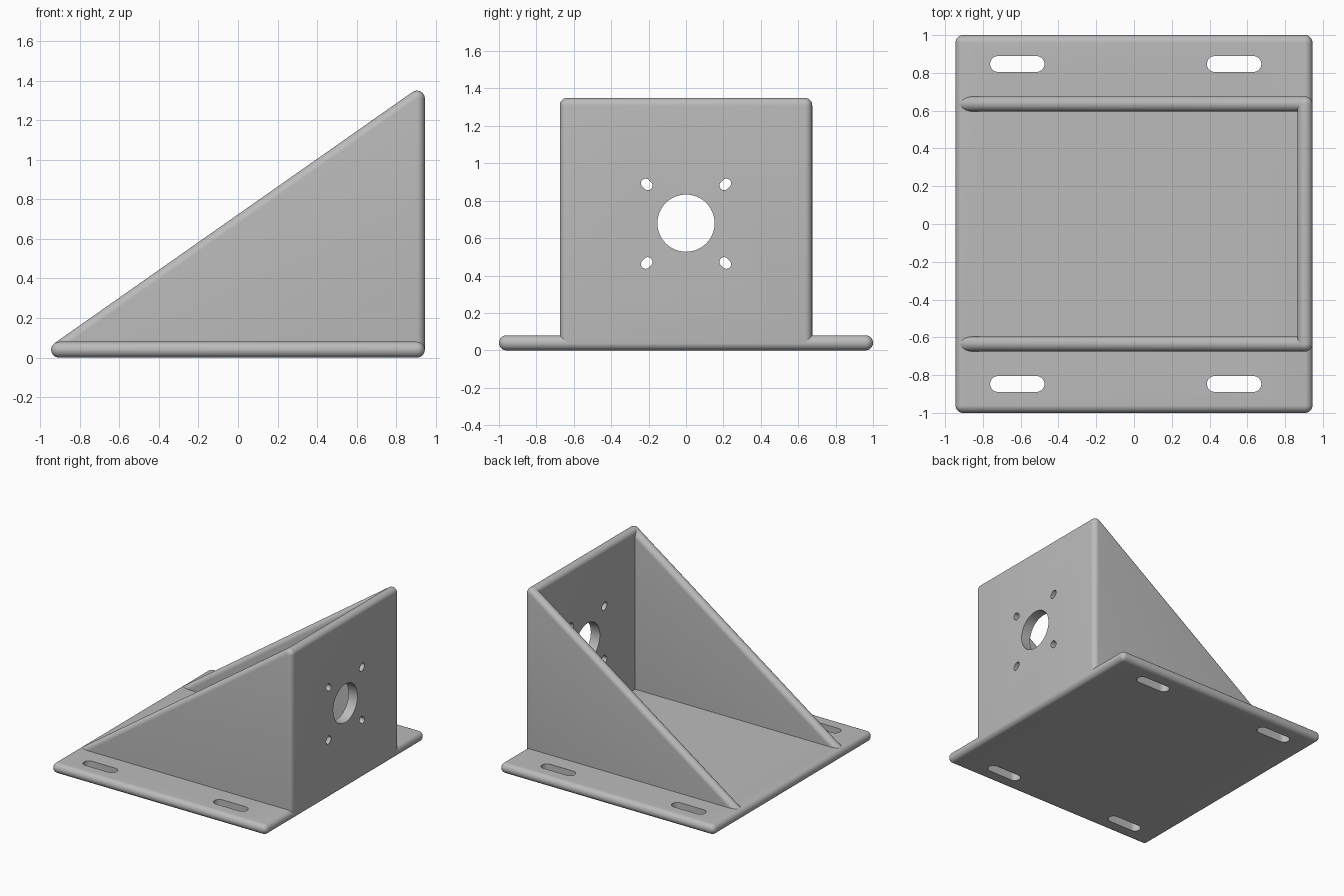
import bpy, bmesh, math
from mathutils import Matrix, Vector

if "Cube" in bpy.data.objects:
    bpy.data.objects.remove(bpy.data.objects["Cube"])

R = 0.04                                  # half thickness of every plate
X, Y, WALL, TOP = 0.905, 0.96, 0.635, 1.31  # sheet centre lines

grey = bpy.data.materials.new("grey plastic")
grey.use_nodes = True
grey.diffuse_color = (0.5, 0.5, 0.5, 1)
grey.node_tree.nodes["Principled BSDF"].inputs["Base Color"].default_value = (0.5, 0.5, 0.5, 1)


def hull_object(name, bm):
    """Wrap the loose points in a convex skin and make an object of it."""
    result = bmesh.ops.convex_hull(bm, input=bm.verts[:])
    inside = {g for g in result["geom_interior"] + result["geom_unused"]
              if isinstance(g, bmesh.types.BMVert)}
    bmesh.ops.delete(bm, geom=list(inside), context="VERTS")
    bmesh.ops.dissolve_limit(bm, angle_limit=math.radians(0.5),
                             verts=bm.verts[:], edges=bm.edges[:])
    bmesh.ops.recalc_face_normals(bm, faces=bm.faces[:])
    mesh = bpy.data.meshes.new(name)
    bm.to_mesh(mesh)
    bm.free()
    mesh.materials.append(grey)
    obj = bpy.data.objects.new(name, mesh)
    bpy.context.collection.objects.link(obj)
    return obj


def rounded_plate(name, corners):
    """Plate with fully rounded rims: the hull of a ball at each corner."""
    bm = bmesh.new()
    for c in corners:
        bmesh.ops.create_uvsphere(bm, u_segments=32, v_segments=16, radius=R,
                                  matrix=Matrix.Translation(c))
    return hull_object(name, bm)


def cut_slot(plate, centre, radius, along, axis):
    """Cut a round-ended slot; a zero 'along' gives a round hole."""
    bm = bmesh.new()
    turn = Vector((0, 0, 1)).rotation_difference(Vector(axis)).to_matrix().to_4x4()
    for side in ((-1, 1) if Vector(along).length else (0,)):
        place = Matrix.Translation(Vector(centre) + side * Vector(along)) @ turn
        bmesh.ops.create_cone(bm, cap_ends=True, segments=48, radius1=radius,
                              radius2=radius, depth=0.3, matrix=place)
    cutter = hull_object("slot_cutter", bm)
    cutter.hide_render = True
    mod = plate.modifiers.new("slot", "BOOLEAN")
    mod.operation, mod.solver, mod.object = "DIFFERENCE", "EXACT", cutter
    bpy.context.view_layer.objects.active = plate
    bpy.ops.object.modifier_apply(modifier=mod.name)
    bpy.data.objects.remove(cutter)


# Base plate with four mounting slots
base = rounded_plate("base_plate", [(x, y, R) for x in (-X, X) for y in (-Y, Y)])
for x in (-0.618, 0.53):
    for y in (-0.847, 0.847):
        cut_slot(base, (x, y, R), 0.042, (0.102, 0, 0), (0, 0, 1))

# Upright motor plate with a centre hole and four small diagonal slots
upright = rounded_plate("upright_plate", [(X, y, z) for y in (-WALL, WALL) for z in (R, TOP)])
cut_slot(upright, (X, 0, 0.68), 0.153, (0, 0, 0), (1, 0, 0))
for sy in (-1, 1):
    for sz in (-1, 1):
        cut_slot(upright, (X, sy * 0.21, 0.677 + sz * 0.21), 0.025,
                 (0, sy * 0.006, sz * 0.006), (1, 0, 0))

# Triangular side walls
walls = [rounded_plate(name, [(-X, y, R), (X, y, R), (X, y, TOP)])
         for name, y in (("right_gusset", -WALL), ("left_gusset", WALL))]

# Smooth rims, crisp hole edges
bpy.ops.object.select_all(action="DESELECT")
for obj in [base, upright] + walls:
    obj.select_set(True)
    bpy.context.view_layer.objects.active = obj
bpy.ops.object.shade_smooth_by_angle(angle=math.radians(30))
